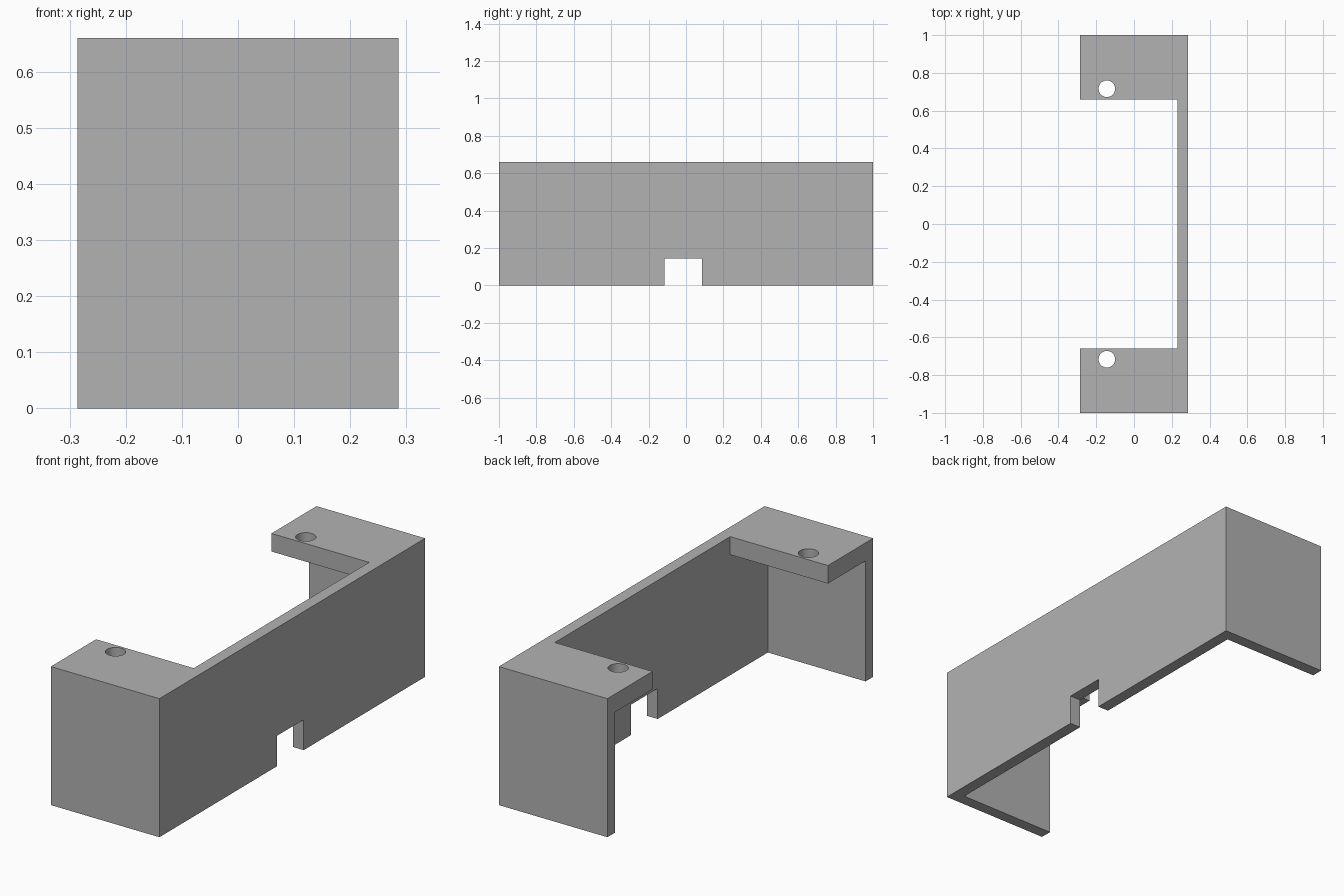
import bpy
from mathutils import Vector

cube = bpy.data.objects.get("Cube")
if cube:
    bpy.data.objects.remove(cube, do_unlink=True)

LENGTH, WIDTH, HEIGHT = 2.0, 0.572, 0.66
WALL, TAB_THICK, TAB_EDGE = 0.057, 0.086, 0.66
INNER_X = WIDTH / 2 - WALL

grey = bpy.data.materials.new("plain grey")
grey.use_nodes = True
colour = (0.448, 0.448, 0.448, 1)
grey.diffuse_color = colour
grey.node_tree.nodes["Principled BSDF"].inputs["Base Color"].default_value = colour


def box(name, low, high):
    low, high = Vector(low), Vector(high)
    bpy.ops.mesh.primitive_cube_add(size=1, location=(low + high) / 2)
    ob = bpy.context.object
    ob.name = name
    ob.scale = high - low
    bpy.ops.object.transform_apply(location=True, rotation=False, scale=True)
    ob.data.materials.append(grey)
    return ob


def cut(target, cutter):
    cutter.hide_render = True
    mod = target.modifiers.new("cut", 'BOOLEAN')
    mod.operation = 'DIFFERENCE'
    mod.solver = 'EXACT'
    mod.object = cutter
    bpy.context.view_layer.objects.active = target
    bpy.ops.object.modifier_apply(modifier=mod.name)
    bpy.data.objects.remove(cutter, do_unlink=True)


# Solid block that becomes the bracket
bracket = box("mounting_bracket", (-WIDTH / 2, -LENGTH / 2, 0), (WIDTH / 2, LENGTH / 2, HEIGHT))

# Hollow below the tabs, open at the bottom and on one long side
inner_y = LENGTH / 2 - WALL
cut(bracket, box("hollow", (-1, -inner_y, -1), (INNER_X, inner_y, HEIGHT - TAB_THICK)))

# Opening between the two top tabs
cut(bracket, box("top_opening", (-1, -TAB_EDGE, 0.4), (INNER_X, TAB_EDGE, 1)))

# Cable notch at the foot of the long wall
cut(bracket, box("cable_notch", (0.1, -0.114, -0.1), (0.5, 0.086, 0.145)))

# Screw hole in each tab
for side in (-1, 1):
    bpy.ops.mesh.primitive_cylinder_add(vertices=32, radius=0.044, depth=0.4,
                                        location=(-0.144, side * 0.716, HEIGHT))
    hole = bpy.context.object
    hole.data.materials.append(grey)
    cut(bracket, hole)

# Smooth hole walls, crisp edges elsewhere
bpy.ops.object.select_all(action='DESELECT')
bracket.select_set(True)
bpy.context.view_layer.objects.active = bracket
bpy.ops.object.shade_smooth_by_angle()
